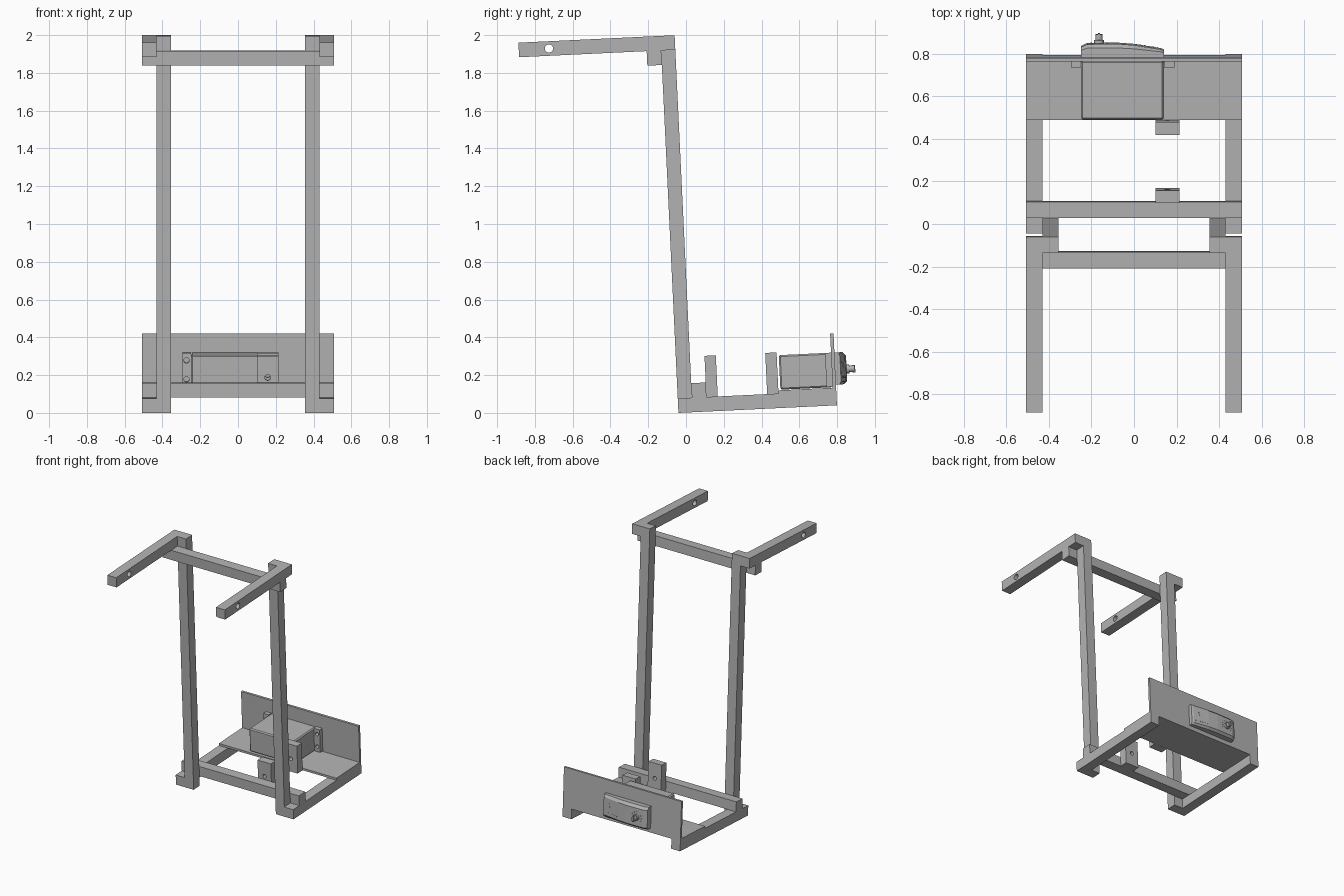
import bpy, bmesh, math
from mathutils import Matrix, Vector

cube = bpy.data.objects.get("Cube")
if cube:
    bpy.data.objects.remove(cube, do_unlink=True)

TILT = math.radians(2.73)
LEAN = Matrix.Translation((0, -0.04, 0)) @ Matrix.Rotation(TILT, 4, 'X')
BAR = 0.077            # section of the square bars
INNER, MID, OUTER = 0.355, 0.431, 0.508
LENGTH, HEIGHT = 0.84, 1.998

grey = bpy.data.materials.new("plain grey")
grey.use_nodes = True
grey.diffuse_color = (0.45, 0.45, 0.45, 1)
grey.node_tree.nodes["Principled BSDF"].inputs["Base Color"].default_value = (0.45, 0.45, 0.45, 1)


def finish(name, bm):
    """Turn a bmesh drawn in the leaning frame into an object."""
    bmesh.ops.recalc_face_normals(bm, faces=bm.faces)
    mesh = bpy.data.meshes.new(name)
    bm.to_mesh(mesh)
    bm.free()
    mesh.materials.append(grey)
    ob = bpy.data.objects.new(name, mesh)
    bpy.context.collection.objects.link(ob)
    ob.matrix_world = LEAN
    return ob


def box(name, xs, ys, zs, bevel=0):
    bm = bmesh.new()
    bmesh.ops.create_cube(bm, size=1)
    for v in bm.verts:
        v.co = Vector([a[0] + (a[1] - a[0]) * (c + 0.5) for a, c in zip((xs, ys, zs), v.co)])
    if bevel:
        bmesh.ops.bevel(bm, geom=bm.edges[:], offset=bevel, segments=1, affect='EDGES')
    return finish(name, bm)


def rod(name, axis, centre, radius, depth, sides=24):
    turn = Matrix.Rotation(math.pi / 2, 4, 'Y' if axis == 'X' else 'X')
    bm = bmesh.new()
    bmesh.ops.create_cone(bm, cap_ends=True, segments=sides, radius1=radius, radius2=radius,
                          depth=depth, matrix=Matrix.Translation(centre) @ turn)
    return finish(name, bm)


def drill(ob, axis, centre, radius):
    """Cut a round hole through an object."""
    cutter = rod("hole_cutter", axis, centre, radius, 0.3)
    cutter.hide_render = True
    mod = ob.modifiers.new("hole", 'BOOLEAN')
    mod.operation, mod.solver, mod.object = 'DIFFERENCE', 'EXACT', cutter
    bpy.context.view_layer.update()
    result = bpy.data.meshes.new_from_object(ob.evaluated_get(bpy.context.evaluated_depsgraph_get()))
    ob.modifiers.clear()
    ob.data = result
    bpy.data.objects.remove(cutter, do_unlink=True)


# Uprights and arms on both sides
for side, s in (("left", 1), ("right", -1)):
    inner = sorted((s * INNER, s * MID))
    outer = sorted((s * MID, s * OUTER))
    box(side + "_upright", inner, (0, 0.075), (0, HEIGHT))
    box(side + "_lower_arm", outer, (0, LENGTH), (0, BAR))
    arm = box(side + "_upper_arm", outer, (-0.753, 0.075), (HEIGHT - BAR, HEIGHT))
    drill(arm, 'X', (s * 0.47, -0.593, HEIGHT - BAR / 2), 0.022)

# Cross bars
full = (-OUTER, OUTER)
box("lower_cross_bar", full, (0.075, 0.152), (BAR, 2 * BAR))
box("upper_cross_bar", full, (-BAR, 0), (HEIGHT - 2 * BAR, HEIGHT - BAR))

# Drilled blocks
for name, y in (("front_block", 0.152), ("rear_block", 0.474)):
    block = box(name, (0.1, 0.215), (y, y + 0.06), (BAR, 0.295))
    drill(block, 'Y', (0.157, y + 0.03, 0.18), 0.015)

# Tray and back panel
box("tray", full, (0.535, LENGTH), (BAR, 0.094))
box("back_panel", full, (0.822, LENGTH), (0.094, 0.382))

# Control housing with screw ears
box("control_housing", (-0.25, 0.14), (0.545, 0.822), (0.097, 0.28), 0.008)
for name, xs in (("right_ear", (-0.295, -0.25)), ("left_ear", (0.14, 0.19))):
    ear = box(name, xs, (0.79, 0.822), (0.1, 0.28))
    for z in (0.14, 0.24):
        drill(ear, 'Y', (sum(xs) / 2, 0.8, z), 0.014)

# Control cover: sloping outline, pulled in towards its outer face
outline = [(-0.25, 0.84), (-0.25, 0.884), (-0.22, 0.898), (-0.08, 0.9), (0.0, 0.894),
           (0.125, 0.874), (0.14, 0.868), (0.14, 0.84)]
bm = bmesh.new()
rings = []
for z, depth in ((0.11, 0.7), (0.125, 1), (0.26, 1), (0.28, 0.7)):
    rings.append([bm.verts.new((x, 0.84 + (y - 0.84) * depth, z)) for x, y in outline])
for low, high in zip(rings, rings[1:]):
    for i in range(len(outline)):
        j = (i + 1) % len(outline)
        bm.faces.new((low[i], low[j], high[j], high[i]))
bm.faces.new(rings[0])
bm.faces.new(rings[-1])
finish("control_cover", bm)

# Knob with a grip, ringed by marks
knob = (-0.165, 0.19)
rod("knob_base", 'Y', (knob[0], 0.905, knob[1]), 0.024, 0.02)
rod("knob_stem", 'Y', (knob[0], 0.925, knob[1]), 0.017, 0.034)
box("knob_grip", (knob[0] - 0.005, knob[0] + 0.005), (0.93, 0.946), (knob[1] - 0.02, knob[1] + 0.02))
for i in range(9):
    a = math.radians(-30 + 30 * i)
    rod("knob_mark", 'Y', (knob[0] + 0.042 * math.cos(a), 0.899, knob[1] + 0.042 * math.sin(a)),
        0.003, 0.006, 8)

# Indicator slot and row of lamps on the sloping face
box("indicator_slot", (0.075, 0.083), (0.878, 0.885), (0.2, 0.225))
for i in range(6):
    x = 0.01 + 0.02 * i
    rod("lamp", 'Y', (x, 0.894 - 0.16 * x, 0.15), 0.004, 0.005, 8)
